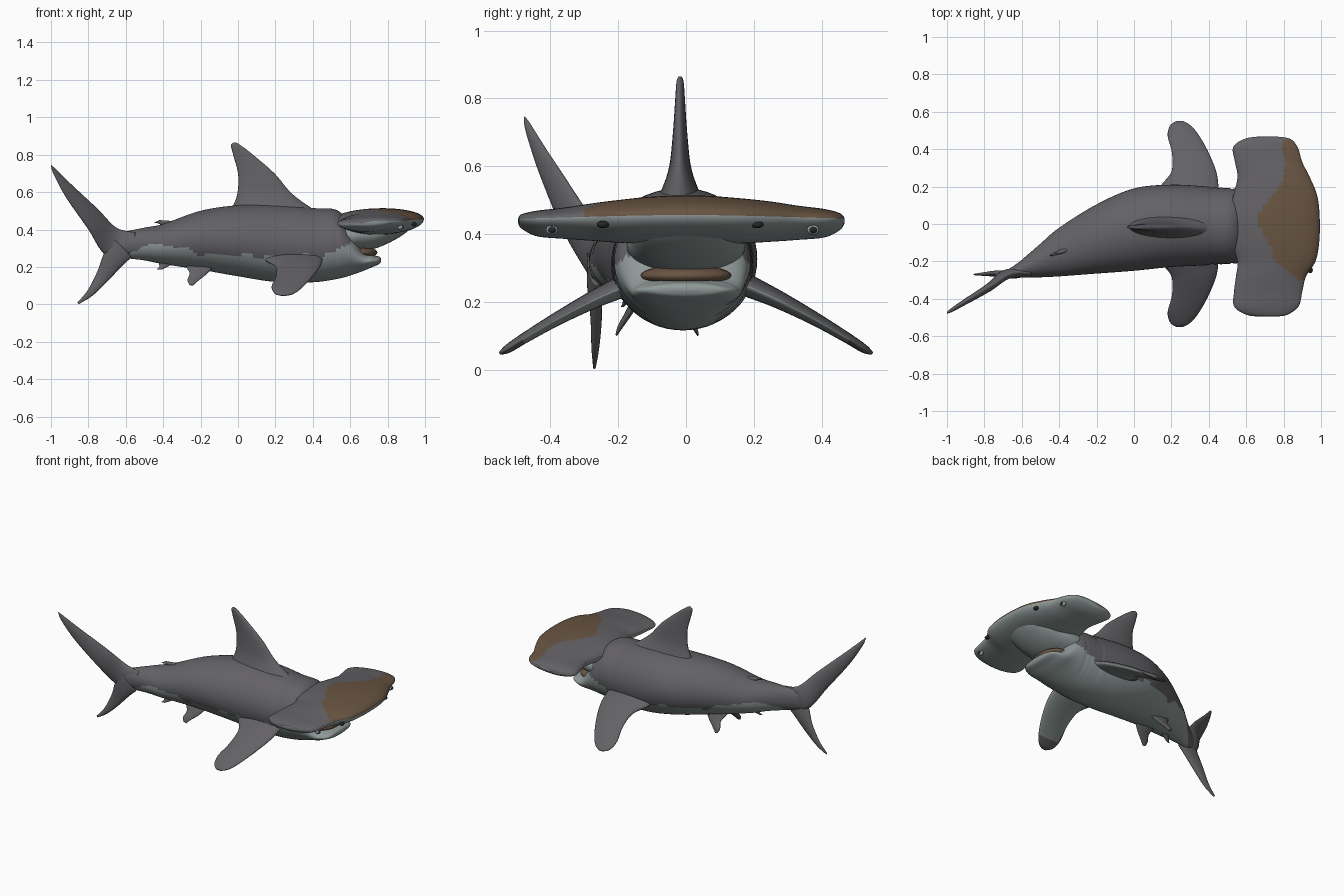
import bpy, bmesh, math
from mathutils import Vector

cube = bpy.data.objects.get("Cube")
if cube:
    bpy.data.objects.remove(cube)


def material(name, rgb):
    m = bpy.data.materials.new(name)
    m.use_nodes = True
    m.diffuse_color = (*rgb, 1)
    m.node_tree.nodes["Principled BSDF"].inputs["Base Color"].default_value = (*rgb, 1)
    return m


MATS = [material("slate grey", (.125, .12, .13)),
        material("pale belly grey", (.28, .325, .32)),
        material("muddy brown", (.14, .09, .055)),
        material("eye black", (.02, .02, .022))]
DARK, PALE, BROWN, BLACK = range(4)


def interp(x, points):
    """Linear lookup through (x, value) pairs."""
    if x <= points[0][0]:
        return points[0][1]
    for (a, va), (b, vb) in zip(points, points[1:]):
        if x <= b:
            return va + (vb - va) * (x - a) / (b - a)
    return points[-1][1]


def spline(rows, steps):
    """Smooth rows of numbers with a Catmull-Rom curve."""
    out = []
    for i in range(len(rows) - 1):
        quad = [rows[max(0, min(len(rows) - 1, i + k))] for k in (-1, 0, 1, 2)]
        for s in range(steps):
            t = s / steps
            out.append([b + .5 * t * (c - a + t * (2 * a - 5 * b + 4 * c - d
                        + t * (3 * (b - c) + d - a))) for a, b, c, d in zip(*quad)])
    return out + [list(rows[-1])]


def finish(name, bm, paint):
    bmesh.ops.recalc_face_normals(bm, faces=bm.faces)
    for f in bm.faces:
        f.smooth = True
        f.material_index = paint(f.calc_center_median(), f.normal)
    mesh = bpy.data.meshes.new(name)
    bm.to_mesh(mesh)
    bm.free()
    for m in MATS:
        mesh.materials.append(m)
    obj = bpy.data.objects.new(name, mesh)
    bpy.context.collection.objects.link(obj)
    return obj


def loft(name, rows, steps, ring, paint, sides=40):
    """Skin closed rings made by ring(row, cos, sin)."""
    bm = bmesh.new()
    loops = []
    for row in spline(rows, steps):
        angles = [2 * math.pi * k / sides for k in range(sides)]
        loops.append([bm.verts.new(ring(row, math.cos(a), math.sin(a))) for a in angles])
    for p, q in zip(loops, loops[1:]):
        for k in range(sides):
            n = (k + 1) % sides
            bm.faces.new((p[k], p[n], q[n], q[k]))
    bm.faces.new(loops[0])
    bm.faces.new(loops[-1])
    return finish(name, bm, paint)


def ellipsoid(name, centre, size, mat):
    bm = bmesh.new()
    bmesh.ops.create_uvsphere(bm, u_segments=24, v_segments=14, radius=1)
    for v in bm.verts:
        v.co = Vector(centre) + Vector([a * b for a, b in zip(v.co, size)])
    return finish(name, bm, lambda c, n: mat)


# Body: rows of x, centre y, half width, bottom, top
BODY = [(-.70, -.27, .012, .27, .36), (-.62, -.247, .04, .25, .385),
        (-.5, -.195, .09, .235, .41), (-.4, -.15, .13, .215, .43),
        (-.2, -.08, .185, .185, .50), (0, -.03, .22, .15, .53),
        (.2, -.01, .22, .12, .535), (.4, -.01, .21, .118, .515),
        (.55, -.01, .2, .14, .49), (.66, 0, .165, .175, .30),
        (.72, 0, .145, .2, .265), (.755, 0, .11, .215, .255),
        (.765, 0, .04, .23, .245)]


def body_ring(row, c, s):
    x, cy, hw, zb, zt = row
    if .4 < x < .54:  # gill folds
        hw *= 1 - .03 * math.sin((x - .4) / .14 * 4 * math.pi) ** 2 * (abs(c) > .5)
    return x, cy + hw * c, (zb + zt) / 2 + (zt - zb) / 2 * s


def body_paint(c, n):
    edge = interp(c.x, [(-.6, .25), (-.5, .32), (-.35, .315), (-.2, .27),
                        (.3, .25), (.5, .27), (.62, .35)])
    return PALE if c.z < edge + .008 * math.sin(c.x * 40) else DARK


loft("body", BODY, 10, body_ring, body_paint, 56)

# Throat joining the hammer head above the mouth
SNOUT = [(.5, 0, .17, .25, .46), (.62, 0, .175, .28, .46), (.72, 0, .16, .295, .46),
         (.8, 0, .15, .325, .46), (.88, 0, .12, .37, .455), (.94, 0, .05, .42, .445)]
loft("upper_jaw", SNOUT, 6, body_ring, lambda c, n: PALE if c.x > .58 else DARK)
ellipsoid("mouth", (.65, 0, .277), (.095, .135, .032), BROWN)

# Hammer head: rows of y, back x, front x, rise, drop
HEAD = [(-.495, .67, .76, .004, .004), (-.485, .60, .82, .018, .022),
        (-.44, .535, .88, .028, .046), (-.36, .535, .90, .035, .056),
        (-.28, .545, .92, .045, .064), (-.2, .553, .97, .053, .072),
        (-.1, .52, .99, .061, .078), (.03, .5, .993, .064, .08),
        (.15, .53, .98, .058, .076), (.25, .553, .94, .05, .068),
        (.33, .54, .9, .04, .06), (.41, .53, .875, .032, .05),
        (.455, .59, .835, .02, .026), (.468, .67, .76, .004, .004)]


def head_ring(row, c, s):
    y, back, front, rise, drop = row
    z = .437 + .013 * (c + 1) / 2 + .006 * math.cos(y * 5)
    return (back + front) / 2 + (front - back) / 2 * c, y, z + s * (rise if s > 0 else drop)


def head_paint(c, n):
    if n.z < .02:
        return PALE
    patch = [(-.31, 1.1), (-.3, .88), (-.2, .76), (-.08, .71), (.02, .655),
             (.11, .7), (.21, .79), (.32, .81), (.4, .79), (.45, .8), (.46, 1.1)]
    return BROWN if c.x > interp(c.y, patch) else DARK


loft("hammer_head", HEAD, 8, head_ring, head_paint, 72)

# Eyes and nostrils along the hammer front
for side, y in (("left", .375), ("right", -.395)):
    ellipsoid(side + "_eye", (.872, y, .412), (.014, .013, .011), BLACK)
    ellipsoid(side + "_eye_rim", (.867, y, .412), (.015, .018, .015), PALE)
for side, y in (("left", .21), ("right", -.245)):
    ellipsoid(side + "_nostril", (.942, y, .428), (.014, .018, .011), BLACK)


def fin(name, rows, thick_axis, paint=lambda c, n: DARK, steps=6):
    """Rows hold leading xyz, trailing xyz and half thickness."""
    axis = Vector(thick_axis).normalized()

    def ring(row, c, s):
        lead, trail = Vector(row[:3]), Vector(row[3:6])
        return (lead + trail) / 2 + (lead - trail) / 2 * c + axis * (row[6] * s)
    return loft(name, rows, steps, ring, paint, 28)


# Dorsal fin: height, leading x, trailing x, half thickness
fin("dorsal_fin", [(a, -.02, z, b, -.015, z, t) for z, a, b, t in
    [(.47, .47, -.06, .085), (.53, .37, -.025, .055), (.6, .28, -.002, .032),
     (.7, .195, .0, .021), (.8, .08, -.026, .014), (.85, .015, -.037, .01),
     (.865, -.01, -.022, .003)]], (0, 1, 0))

# Pectoral fins: span, leading x, trailing x, height, half thickness
PECTORAL = [(.12, .46, .11, .275, .04), (.2, .452, .14, .24, .032),
            (.28, .44, .2, .203, .026), (.38, .4, .203, .15, .02),
            (.47, .35, .18, .097, .016), (.525, .305, .192, .062, .013),
            (.55, .262, .225, .048, .004)]


def pectoral_paint(c, n):
    return PALE if n.z < 0 and abs(c.y) < .48 and c.x > .2 else DARK


for side, k in (("left", 1), ("right", -1)):
    fin(side + "_pectoral_fin",
        [(a, k * y, z, b, k * y, z, t) for y, a, b, z, t in PECTORAL],
        (0, k * .45, 1), pectoral_paint)


# Tail fin lobes, the upper one swept sideways
def sweep(x, z):
    lift = max(0, min(1, (z - .22) / .15))
    return -.262 + min(0, x + .65) * (.04 + .57 * lift)


def tail_lobe(name, rows):
    fin(name, [(a, sweep(a, za), za, b, sweep(b, zb), zb, t) for a, za, b, zb, t in rows],
        (-.4, 1, 0))


tail_lobe("tail_upper_lobe", [(-.55, .385, -.6, .24, .02), (-.65, .41, -.715, .27, .026),
                              (-.75, .51, -.80, .40, .022), (-.9, .65, -.915, .565, .015),
                              (-.98, .728, -.983, .69, .009), (-1, .746, -.998, .735, .003)])
tail_lobe("tail_lower_lobe", [(-.57, .25, -.68, .36, .02), (-.62, .205, -.718, .27, .022),
                              (-.7, .12, -.75, .18, .018), (-.78, .045, -.80, .08, .012),
                              (-.85, .002, -.858, .01, .004)])

# Small rear fins
fin("second_dorsal_fin", [(-.31, -.12, .42, -.4, -.15, .40, .02),
                          (-.36, -.14, .445, -.42, -.158, .43, .01),
                          (-.42, -.158, .45, -.45, -.17, .435, .005)], (-.4, 1, 0))
fin("anal_fin", [(-.33, -.15, .23, -.43, -.18, .23, .012),
                 (-.37, -.17, .205, -.42, -.18, .205, .009),
                 (-.41, -.185, .185, -.435, -.19, .185, .004)], (-.4, 1, 0))
for side, k in (("left", 1), ("right", -1)):
    y = -.085 + k * .06
    fin(side + "_pelvic_fin", [(-.13, y, .205, -.29, y, .215, .014),
                               (-.17, y + k * .025, .16, -.26, y + k * .025, .17, .01),
                               (-.22, y + k * .05, .12, -.27, y + k * .05, .13, .007),
                               (-.24, y + k * .06, .10, -.26, y + k * .06, .105, .003)],
        (0, 1, .5 * k))
